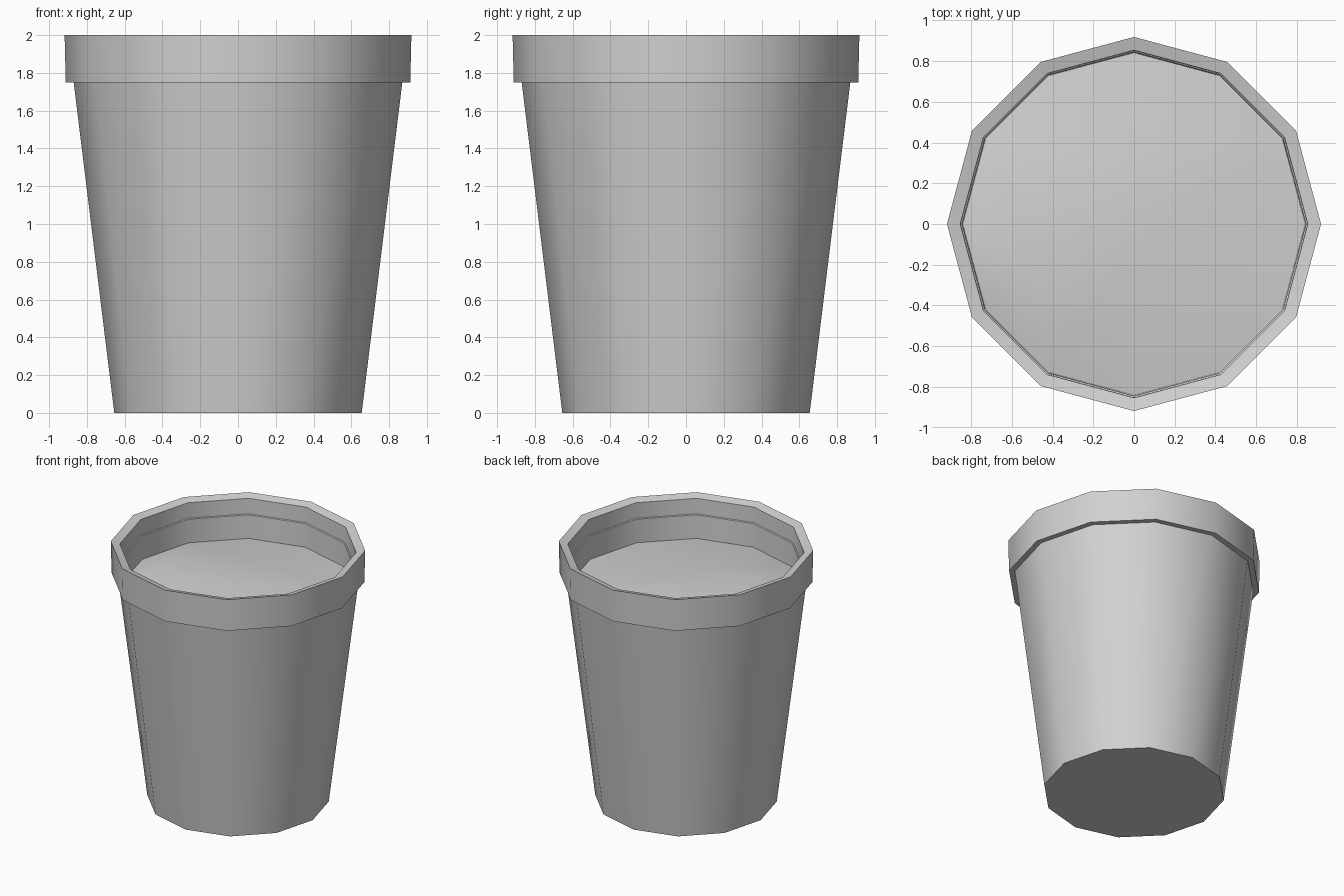
import bpy, bmesh
from math import sin, cos, pi, radians
from mathutils import Vector
from mathutils.geometry import delaunay_2d_cdt

SIDES = 12
SOIL_R, SOIL_Z = 0.84, 1.67

cube = bpy.data.objects.get("Cube")
if cube:
    bpy.data.objects.remove(cube, do_unlink=True)

grey = bpy.data.materials.new("plain_grey")
grey.use_nodes = True
colour = (0.64, 0.64, 0.64, 1)
grey.diffuse_color = colour
grey.node_tree.nodes["Principled BSDF"].inputs["Base Color"].default_value = colour


def ring(radius, z):
    return [Vector((radius * cos(2 * pi * i / SIDES), radius * sin(2 * pi * i / SIDES), z))
            for i in range(SIDES)]


def make_object(name, bm, angle):
    mesh = bpy.data.meshes.new(name)
    bm.to_mesh(mesh)
    bm.free()
    mesh.materials.append(grey)
    obj = bpy.data.objects.new(name, mesh)
    bpy.context.collection.objects.link(obj)
    bpy.ops.object.select_all(action='DESELECT')
    obj.select_set(True)
    bpy.context.view_layer.objects.active = obj
    bpy.ops.object.shade_smooth_by_angle(angle=radians(angle))
    return obj


# Pot: profile from the base, up over the rim and down the inner wall
profile = [(0.655, 0), (0.87, 1.75), (0.912, 1.75), (0.918, 2), (0.853, 1.982),
           (0.851, 1.86), (0.844, 1.855), (SOIL_R, SOIL_Z)]
bm = bmesh.new()
rings = [[bm.verts.new(p) for p in ring(r, z)] for r, z in profile]
for low, high in zip(rings, rings[1:]):
    for i in range(SIDES):
        j = (i + 1) % SIDES
        bm.faces.new((low[i], low[j], high[j], high[i]))
bm.faces.new(rings[0][::-1])
make_object("pot", bm, 35)

# Soil: uneven mound with an off-centre peak, filling the pot to the inner wall
mound = [Vector(p) for p in ((-0.5, -0.23, 1.79), (-0.1, -0.25, 1.76), (-0.17, 0.35, 1.72))]
points = ring(SOIL_R, SOIL_Z) + mound
flat = [p.to_2d() for p in points]
border = [(i, (i + 1) % SIDES) for i in range(SIDES)]
ridge = [(SIDES, SIDES + 1), (SIDES + 1, SIDES + 2)]
_, _, tris, origins, _, _ = delaunay_2d_cdt(flat, border + ridge, [], 1, 0.0001)
bm = bmesh.new()
verts = [bm.verts.new(points[o[0]]) for o in origins]
for tri in tris:
    bm.faces.new([verts[i] for i in tri])
for face in bm.faces:
    face.normal_update()
    if face.normal.z < 0:
        face.normal_flip()
make_object("soil", bm, 22)
